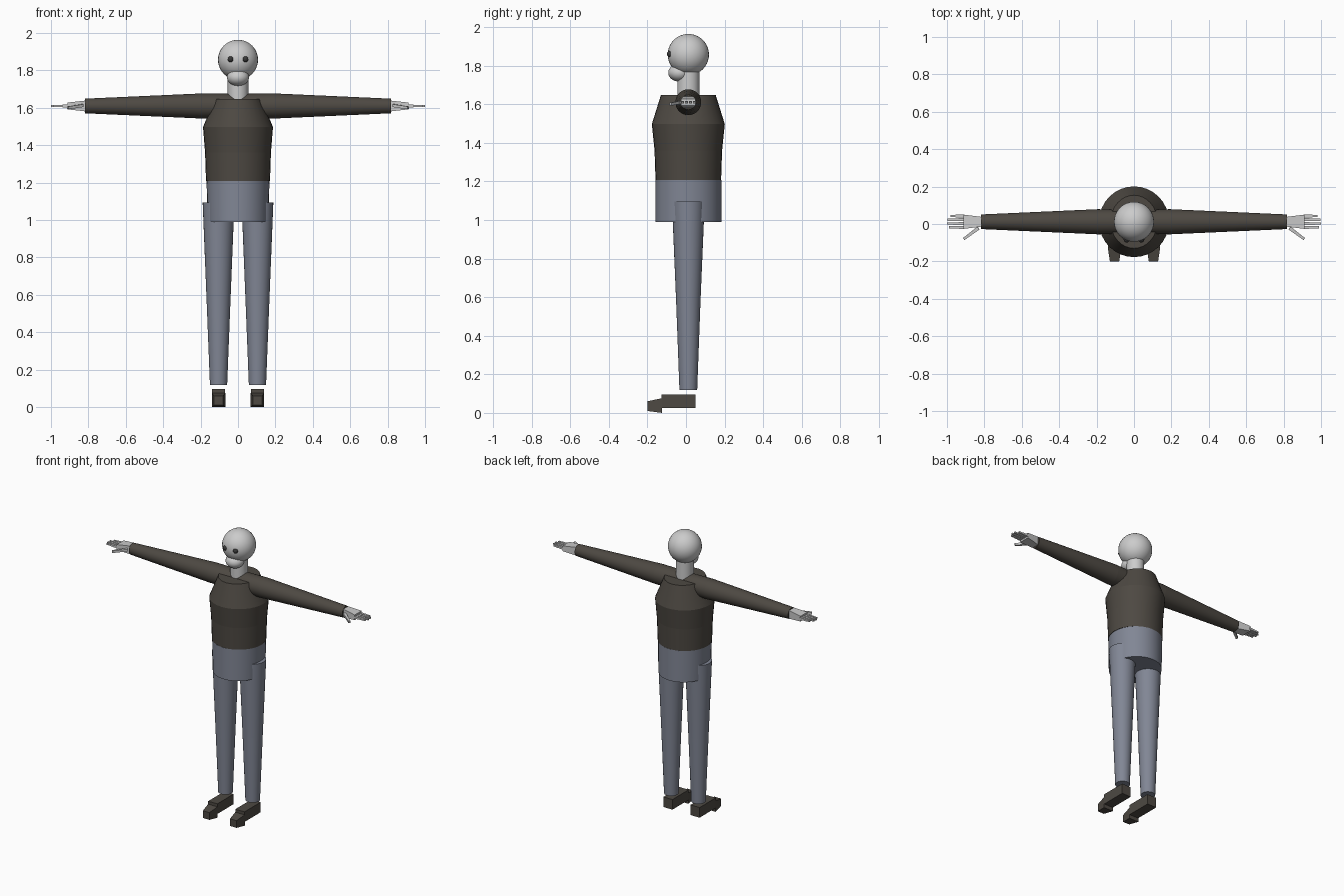
import bpy, bmesh, math
from mathutils import Vector, Matrix

cube = bpy.data.objects.get("Cube")
if cube:
    bpy.data.objects.remove(cube, do_unlink=True)

AXIS_Y = 0.012      # body axis depth
ARM_Z = 1.61


def material(name, rgb):
    m = bpy.data.materials.new(name)
    m.use_nodes = True
    m.diffuse_color = (*rgb, 1)
    m.node_tree.nodes["Principled BSDF"].inputs["Base Color"].default_value = (*rgb, 1)
    return m


SKIN = material("pale grey skin", (0.6, 0.6, 0.6))
CLOTH = material("dark brown cloth", (0.075, 0.066, 0.055))
DENIM = material("blue grey denim", (0.22, 0.24, 0.3))
EYE = material("dark eye", (0.04, 0.04, 0.04))


def finish(bm, name, mat, smooth=True):
    bmesh.ops.recalc_face_normals(bm, faces=bm.faces)
    mesh = bpy.data.meshes.new(name)
    bm.to_mesh(mesh)
    bm.free()
    mesh.materials.append(mat)
    ob = bpy.data.objects.new(name, mesh)
    bpy.context.collection.objects.link(ob)
    if smooth:
        bpy.ops.object.select_all(action="DESELECT")
        ob.select_set(True)
        bpy.context.view_layer.objects.active = ob
        bpy.ops.object.shade_smooth_by_angle(angle=math.radians(40))
    return ob


def loft(name, mat, rings, smooth=True):
    """Skin closed rings of points and cap both ends."""
    bm = bmesh.new()
    loops = [[bm.verts.new(p) for p in ring] for ring in rings]
    for a, b in zip(loops, loops[1:]):
        for i in range(len(a)):
            j = (i + 1) % len(a)
            bm.faces.new((a[i], a[j], b[j], b[i]))
    bm.faces.new(loops[0])
    bm.faces.new(loops[-1])
    return finish(bm, name, mat, smooth)


def ellipse(z, rx, ry, x=0.0, sides=32):
    return [(x + rx * math.cos(t), AXIS_Y + ry * math.sin(t), z)
            for t in (2 * math.pi * i / sides for i in range(sides))]


def disc_x(x, r, sides=32):
    return [(x, AXIS_Y + r * math.cos(t), ARM_Z + r * math.sin(t))
            for t in (2 * math.pi * i / sides for i in range(sides))]


def rect_x(x, y0, y1, half_z):
    return [(x, y0, ARM_Z - half_z), (x, y1, ARM_Z - half_z),
            (x, y1, ARM_Z + half_z), (x, y0, ARM_Z + half_z)]


def rect_y(x, y, half_x, z0, z1):
    return [(x - half_x, y, z0), (x + half_x, y, z0),
            (x + half_x, y, z1), (x - half_x, y, z1)]


def ball(name, mat, center, radii):
    bm = bmesh.new()
    bmesh.ops.create_uvsphere(bm, u_segments=32, v_segments=20, radius=1)
    bmesh.ops.scale(bm, vec=radii, verts=bm.verts)
    bmesh.ops.translate(bm, vec=center, verts=bm.verts)
    return finish(bm, name, mat)


def bone(name, mat, start, end, width, height):
    """Small box running from start to end."""
    a, b = Vector(start), Vector(end)
    d = (b - a).normalized()
    side = Vector((0, 0, 1)).cross(d).normalized() * width / 2
    up = d.cross(side).normalized() * height / 2
    rings = [[p - side - up, p + side - up, p + side + up, p - side + up]
             for p in (a, b)]
    return loft(name, mat, rings, smooth=False)


# Head and neck
ball("head", SKIN, (0, AXIS_Y, 1.857), (0.107, 0.107, 0.107))
ball("jaw", SKIN, (0, -0.034, 1.763), (0.059, 0.058, 0.046))
loft("neck", SKIN, [ellipse(1.64, 0.055, 0.057), ellipse(1.8, 0.055, 0.057)])

# Torso, as stacked tapered sections
loft("chest", CLOTH, [ellipse(1.497, 0.187, 0.189), ellipse(1.647, 0.125, 0.142)])
loft("ribs", CLOTH, [ellipse(1.36, 0.176, 0.175), ellipse(1.497, 0.187, 0.189)])
loft("waist", CLOTH, [ellipse(1.208, 0.171, 0.17), ellipse(1.36, 0.176, 0.175)])
loft("hips", DENIM, [ellipse(0.99, 0.163, 0.171), ellipse(1.208, 0.168, 0.171)])

for s, side in ((1, "left"), (-1, "right")):
    ball(side + "_eye", EYE, (s * 0.039, -0.083, 1.86), (0.016, 0.016, 0.016))

    # Arm
    loft(side + "_shoulder", CLOTH, [disc_x(0, 0.065), disc_x(s * 0.195, 0.067)])
    loft(side + "_upper_arm", CLOTH, [disc_x(s * 0.195, 0.067), disc_x(s * 0.53, 0.052)])
    loft(side + "_forearm", CLOTH, [disc_x(s * 0.53, 0.052), disc_x(s * 0.818, 0.039)])

    # Hand: palm, four jointed fingers and a thumb
    loft(side + "_palm", SKIN, [rect_x(s * 0.815, -0.014, 0.038, 0.029),
                                rect_x(s * 0.912, -0.026, 0.05, 0.018)], smooth=False)
    for f, (y, tip) in enumerate(((-0.018, 0.99), (0.002, 1.0), (0.023, 0.998), (0.043, 0.98))):
        step = (tip - 0.907) / 3
        for j in range(3):
            x = 0.907 + j * step
            w = 0.016 - 0.002 * j
            bone(f"{side}_finger_{f + 1}_joint_{j + 1}", SKIN,
                 (s * x, y, ARM_Z), (s * (x + step), y, ARM_Z), w, w - 0.002)
    base, top = Vector((0.832, -0.022, 1.612)), Vector((0.91, -0.08, 1.6))
    for j in range(3):
        a, b = base.lerp(top, j / 3), base.lerp(top, (j + 1) / 3)
        a.x *= s
        b.x *= s
        bone(f"{side}_thumb_joint_{j + 1}", SKIN, a, b, 0.018 - 0.002 * j, 0.015)

    # Leg
    x = s * 0.104
    loft(side + "_thigh", DENIM, [ellipse(0.575, 0.064, 0.063, x), ellipse(1.095, 0.085, 0.085, x)])
    loft(side + "_shin", DENIM, [ellipse(0.118, 0.046, 0.046, x), ellipse(0.575, 0.064, 0.063, x)])

    # Shoe: block and tapered toe
    loft(side + "_shoe", CLOTH, [rect_y(x, 0.05, 0.035, 0.026, 0.096),
                                 rect_y(x, -0.128, 0.035, 0.026, 0.096)], smooth=False)
    loft(side + "_toe", CLOTH, [rect_y(x, -0.125, 0.036, 0.0, 0.076),
                                rect_y(x, -0.2, 0.025, 0.01, 0.06)], smooth=False)
